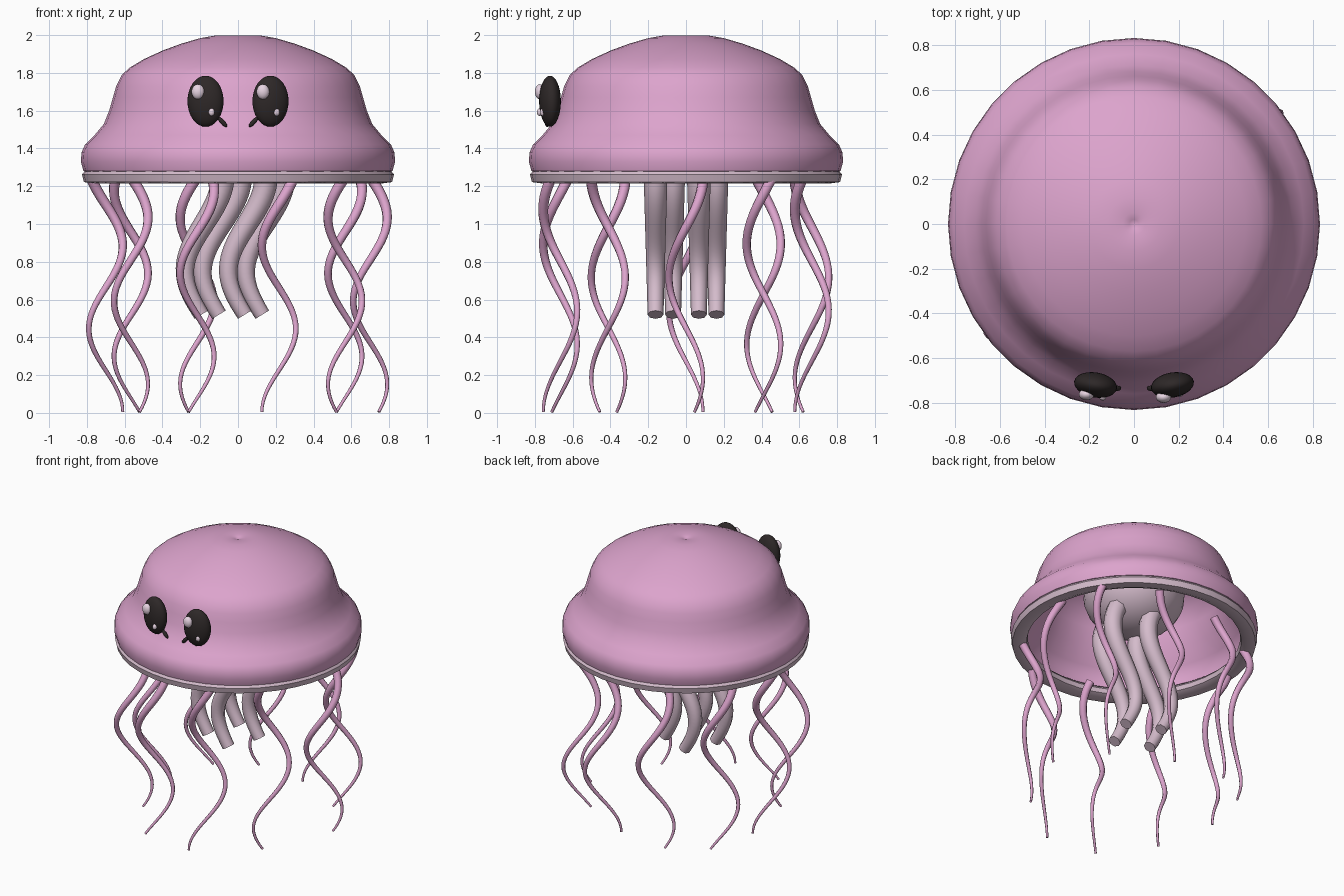
import bpy, bmesh, math
from math import sin, cos, pi, radians

cube = bpy.data.objects.get("Cube")
if cube:
    bpy.data.objects.remove(cube, do_unlink=True)


def material(name, rgb):
    m = bpy.data.materials.new(name)
    m.use_nodes = True
    m.diffuse_color = (*rgb, 1)
    bsdf = next(n for n in m.node_tree.nodes if n.type == 'BSDF_PRINCIPLED')
    bsdf.inputs["Base Color"].default_value = (*rgb, 1)
    bsdf.inputs["Roughness"].default_value = 0.6
    return m


PINK = material("jelly pink", (0.72, 0.37, 0.61))
PALE = material("pale mauve", (0.66, 0.50, 0.60))
DARK = material("eye black", (0.027, 0.021, 0.021))
SHINE = material("eye shine", (0.80, 0.66, 0.76))


def finish(obj, mat, angle=50):
    obj.data.materials.clear()
    obj.data.materials.append(mat)
    bpy.ops.object.select_all(action='DESELECT')
    obj.select_set(True)
    bpy.context.view_layer.objects.active = obj
    bpy.ops.object.shade_smooth_by_angle(angle=radians(angle))
    return obj


def lathe(name, profile, mat, steps, closed=False):
    """Spin an (r, z) profile around the z axis."""
    bm = bmesh.new()
    verts = [bm.verts.new((r, 0, z)) for r, z in profile]
    pairs = list(zip(verts, verts[1:]))
    if closed:
        pairs.append((verts[-1], verts[0]))
    edges = [bm.edges.new(p) for p in pairs]
    bmesh.ops.spin(bm, geom=verts + edges, axis=(0, 0, 1), cent=(0, 0, 0),
                   angle=2 * pi, steps=steps, use_duplicate=False)
    bmesh.ops.remove_doubles(bm, verts=bm.verts, dist=0.0005)
    bmesh.ops.recalc_face_normals(bm, faces=bm.faces)
    me = bpy.data.meshes.new(name)
    bm.to_mesh(me)
    bm.free()
    obj = bpy.data.objects.new(name, me)
    bpy.context.collection.objects.link(obj)
    return finish(obj, mat)


def ellipsoid(name, loc, size, mat, rot=(0, 0, 0)):
    bpy.ops.mesh.primitive_uv_sphere_add(segments=24, ring_count=16, location=loc, rotation=rot)
    obj = bpy.context.object
    obj.name = name
    obj.scale = size
    return finish(obj, mat)


def tube(name, path, top_r, end_r, mat, n=36):
    """Tapered round tube along path(t), t from 0 to 1."""
    cu = bpy.data.curves.new(name, 'CURVE')
    cu.dimensions = '3D'
    cu.bevel_depth = 1.0
    cu.bevel_resolution = 2
    cu.use_fill_caps = True
    sp = cu.splines.new('POLY')
    sp.points.add(n)
    for i, p in enumerate(sp.points):
        t = i / n
        p.co = (*path(t), 1)
        p.radius = top_r + (end_r - top_r) * t
    obj = bpy.data.objects.new(name, cu)
    bpy.context.collection.objects.link(obj)
    bpy.ops.object.select_all(action='DESELECT')
    obj.select_set(True)
    bpy.context.view_layer.objects.active = obj
    bpy.ops.object.convert(target='MESH')
    return finish(bpy.context.object, mat)


# Hollow bell: outer skin down to the lip, then the inner skin back up
outer = [(0, 1.98), (0.02, 1.99), (0.05, 1.997), (0.12, 1.998), (0.2, 1.984), (0.3, 1.955),
         (0.4, 1.918), (0.5, 1.872), (0.57, 1.83), (0.615, 1.79), (0.645, 1.73),
         (0.662, 1.67), (0.682, 1.6), (0.71, 1.53), (0.76, 1.47), (0.81, 1.42),
         (0.828, 1.38), (0.832, 1.33), (0.818, 1.28)]
inner = [(0.76, 1.27), (0.77, 1.36), (0.73, 1.43), (0.66, 1.53), (0.62, 1.66),
         (0.58, 1.76), (0.47, 1.84), (0.3, 1.91), (0, 1.95)]
lathe("bell", outer + inner, PINK, 36)

# Pale rim under the lip
lathe("rim", [(0.8, 1.295), (0.826, 1.262), (0.816, 1.222), (0.765, 1.215),
              (0.72, 1.235), (0.712, 1.265), (0.74, 1.295)], PALE, 40, closed=True)

# Pale core inside the bell
ellipsoid("inner_core", (0, 0, 1.58), (0.34, 0.34, 0.28), PALE)

# Thick central arms, swaying sideways together
for i in range(4):
    a = 0.4 + i * pi / 2
    bx, by = 0.175 * cos(a) - 0.02, 0.175 * sin(a)

    def arm(t, bx=bx, by=by):
        z = 1.5 - 0.98 * t
        return bx + 0.1 * sin(2 * pi * (1.5 - z)), by, z
    tube(f"central_arm_{i + 1}", arm, 0.07, 0.042, PALE)

# Thin trailing tentacles around the rim, each a step out of phase
for i in range(10):
    a, phase = i * pi / 5, i * pi / 3

    def strand(t, a=a, phase=phase):
        return (0.7 * cos(a) + 0.09 * sin(radians(510) * t + phase),
                0.7 * sin(a) + 0.09 * cos(radians(420) * t + phase),
                1.25 - 1.245 * t)
    tube(f"tentacle_{i + 1}", strand, 0.029, 0.008, PINK, 48)

# Eyes with two highlights and a small lash at the inner lower corner
for side, s in (("right", -1), ("left", 1)):
    x = 0.172 * s
    ellipsoid(f"{side}_eye", (x, -0.72, 1.65), (0.097, 0.056, 0.135), DARK,
              (0, 0, radians(10 * s)))
    ellipsoid(f"{side}_eye_large_shine", (x - 0.04, -0.768 - 0.006 * s, 1.7),
              (0.034, 0.026, 0.04), SHINE)
    ellipsoid(f"{side}_eye_small_shine", (x + 0.032, -0.767 + 0.008 * s, 1.592),
              (0.016, 0.014, 0.02), SHINE)
    ellipsoid(f"{side}_lash", (0.082 * s, -0.735, 1.54), (0.013, 0.013, 0.034), DARK,
              (0, radians(42 * s), 0))
